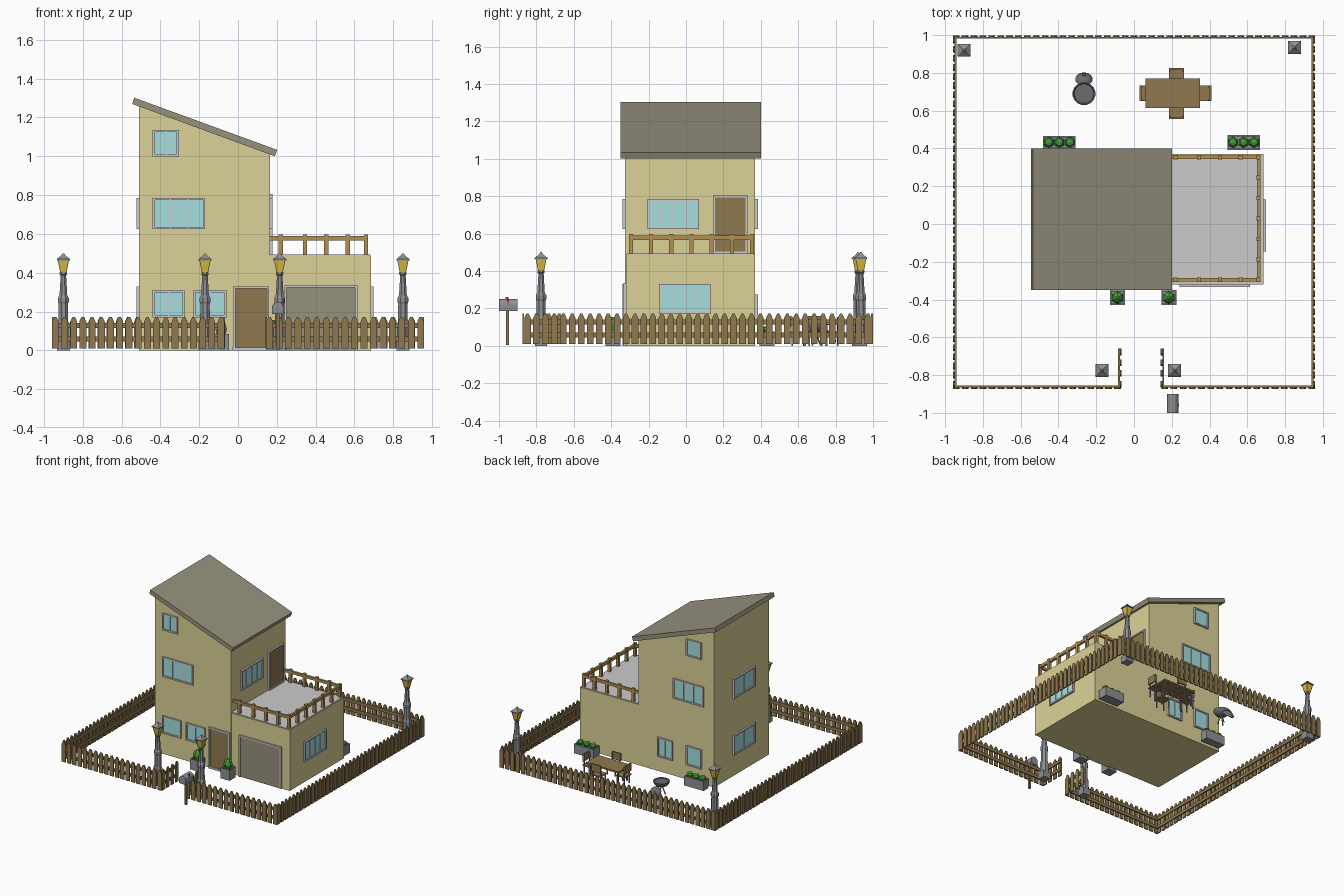
import bpy, bmesh, math
from mathutils import Vector, Matrix

if "Cube" in bpy.data.objects:
    bpy.data.objects.remove(bpy.data.objects["Cube"])

def mat(name, r, g, b):
    m = bpy.data.materials.new(name)
    m.diffuse_color = (r, g, b, 1)
    m.use_nodes = True
    m.node_tree.nodes["Principled BSDF"].inputs["Base Color"].default_value = m.diffuse_color
    return m

WALL = mat("wall_yellow", .72, .65, .31)
ROOF = mat("roof_brown", .31, .29, .21)
WOOD = mat("dark_wood", .28, .19, .08)
RAIL = mat("rail_wood", .45, .28, .09)
GLASS = mat("glass", .38, .74, .74)
TRIM = mat("trim_grey", .55, .55, .55)
IRON = mat("iron", .27, .28, .29)
BLACK = mat("black", .15, .15, .16)
LAMP = mat("lamp_yellow", .75, .55, .05)
LEAF = mat("leaf", .06, .35, .04)
RED = mat("red", .7, .05, .05)

def box(bm, x0, x1, y0, y1, z0, z1):
    m = Matrix.Translation(((x0 + x1) / 2, (y0 + y1) / 2, (z0 + z1) / 2)) @ \
        Matrix.Diagonal((abs(x1 - x0), abs(y1 - y0), abs(z1 - z0), 1))
    bmesh.ops.create_cube(bm, size=1, matrix=m)

def prism(bm, pts, vec):
    f = bm.faces.new([bm.verts.new(p) for p in pts])
    r = bmesh.ops.extrude_face_region(bm, geom=[f], use_keep_orig=True)
    bmesh.ops.translate(bm, vec=vec, verts=[v for v in r["geom"] if isinstance(v, bmesh.types.BMVert)])

def lathe(bm, prof, n, loc, rot=Matrix()):
    k = 1 / math.cos(math.pi / n)          # prof radii are across the flats
    rings = []
    for r, z in prof:
        rings.append([bm.verts.new(Vector(loc) + rot @ Vector((
            r * k * math.cos((i + .5) * math.tau / n), r * k * math.sin((i + .5) * math.tau / n), z)))
            for i in range(n)])
    for a, b in zip(rings, rings[1:]):
        for i in range(n):
            bm.faces.new((a[i], a[(i + 1) % n], b[(i + 1) % n], b[i]))
    bm.faces.new(rings[0][::-1])
    bm.faces.new(rings[-1])

def make(name, material, build, smooth=False):
    bm = bmesh.new()
    build(bm)
    bmesh.ops.recalc_face_normals(bm, faces=bm.faces)
    me = bpy.data.meshes.new(name)
    bm.to_mesh(me)
    bm.free()
    ob = bpy.data.objects.new(name, me)
    bpy.context.collection.objects.link(ob)
    me.materials.append(material)
    if smooth:
        for p in me.polygons:
            p.use_smooth = True
        me.set_sharp_from_angle(angle=math.radians(40))
    return ob

def boxes(name, material, *bs):
    return make(name, material, lambda bm: [box(bm, *b) for b in bs])

# House body, sloped roof, garage and terrace
X0, X1, XG, Y0, Y1 = -.51, .165, .685, -.325, .37
make("house_walls", WALL, lambda bm: prism(
    bm, [(X0, Y0, 0), (X1, Y0, 0), (X1, Y0, 1.015), (X0, Y0, 1.26)], (0, Y1 - Y0, 0)))
make("roof", ROOF, lambda bm: prism(
    bm, [(-.545, -.35, 1.27), (.19, -.35, 1.0), (.202, -.35, 1.033), (-.535, -.35, 1.302)], (0, .75, 0)))
boxes("garage", WALL, (X1, XG, -.32, Y1, 0, .488))
boxes("terrace_floor", TRIM, (X1, XG - .005, -.315, Y1 - .005, .488, .493))
boxes("door_step", TRIM, (-.03, .165, -.34, Y0, 0, .015))

# Openings: u runs along the wall, d points out of it
def wall_box(bm, side, plane, u0, u1, z0, z1, d0, d1):
    s = 1 if side[0] == "+" else -1
    a, b = plane + s * d0, plane + s * d1
    if side[1] == "y":
        box(bm, u0, u1, a, b, z0, z1)
    else:
        box(bm, a, b, u0, u1, z0, z1)

def opening(name, side, plane, u0, u1, z0, z1, panes=1, fill=GLASS, t=.011, sill=True):
    def frame(bm):
        for c in ((u0, u0 + t, z0, z1), (u1 - t, u1, z0, z1), (u0 + t, u1 - t, z1 - t, z1)):
            wall_box(bm, side, plane, *c, 0, .014)
        if sill:
            wall_box(bm, side, plane, u0 + t, u1 - t, z0, z0 + t, 0, .014)
        for i in range(1, panes):
            c = u0 + (u1 - u0) * i / panes
            wall_box(bm, side, plane, c - .004, c + .004, z0 + t, z1 - t, 0, .011)
    make(name + "_frame", TRIM, frame)
    make(name + "_panel", fill, lambda bm: wall_box(
        bm, side, plane, u0 + t, u1 - t, z0 + (t if sill else 0), z1 - t, 0, .006))

opening("front_window_low_a", "-y", Y0, -.44, -.275, .17, .31, 2)
opening("front_window_low_b", "-y", Y0, -.23, -.06, .17, .31, 2)
opening("front_window_mid", "-y", Y0, -.44, -.17, .625, .785, 3)
opening("front_window_top", "-y", Y0, -.44, -.305, 1.0, 1.135, 2)
opening("front_door", "-y", Y0, -.025, .16, .012, .33, fill=WOOD, sill=False)
opening("garage_door", "-y", -.32, .24, .615, 0, .335, fill=ROOF, sill=False)
opening("garage_window", "+x", XG, -.145, .13, .17, .33, 4)
opening("terrace_window", "+x", X1, -.205, .07, .625, .785, 4)
opening("terrace_door", "+x", X1, .145, .33, .493, .805, fill=WOOD)
opening("left_window_low", "-x", X0, -.14, .135, .17, .33, 2)
opening("left_window_mid", "-x", X0, -.14, .135, .625, .785, 2)
opening("back_window_low_a", "+y", Y1, -.40, -.265, .12, .275, 2)
opening("back_window_low_b", "+y", Y1, -.145, -.01, .12, .275, 2)
opening("back_window_mid", "+y", Y1, -.42, -.15, .625, .785, 3)
opening("back_window_top", "+y", Y1, -.40, -.265, 1.0, 1.135, 2)

# Terrace railing
def railing(bm):
    ys = [-.295 + i * .108 for i in range(7)]
    xs = [.22, .345, .455, .565]
    for x, y in [(.66, y) for y in ys] + [(x, y) for x in xs for y in (ys[0], ys[-1])]:
        box(bm, x - .011, x + .011, y - .011, y + .011, .49, .598)
    for y in (ys[0], ys[-1]):
        box(bm, X1, .668, y - .009, y + .009, .567, .588)
    box(bm, .651, .669, ys[0], ys[-1], .566, .589)
make("terrace_railing", RAIL, railing)

# Picket fence: each run from a to b, pickets on the outer side
def fence(name, a, b, out):
    a, b, out = Vector((*a, 0)), Vector((*b, 0)), Vector((*out, 0))
    d = (b - a).normalized()
    n = round((b - a).length / .047)
    w, shape = .0175, [(-1, .01), (1, .01), (1, .148), (.35, .172), (-.35, .172), (-1, .148)]
    def build(bm):
        step = ((b - a).length - 2 * w) / (n - 1)
        for i in range(n):
            c = a + d * (w + i * step)
            prism(bm, [c + d * (u * w) + Vector((0, 0, z)) for u, z in shape], out * .009)
        for z in (.045, .115):
            prism(bm, [a + Vector((0, 0, z)), b + Vector((0, 0, z)),
                       b + Vector((0, 0, z + .025)), a + Vector((0, 0, z + .025))], out * -.009)
    make(name, WOOD, build)

FX, FY0, FY1 = .95, -.865, .99
fence("fence_left", (-FX, FY0), (-FX, FY1), (-1, 0))
fence("fence_right", (FX, FY0), (FX, FY1), (1, 0))
fence("fence_back", (-FX - .009, FY1), (FX + .009, FY1), (0, 1))
fence("fence_front_left", (-FX - .009, FY0), (-.07, FY0), (0, -1))
fence("fence_front_right", (.145, FY0), (FX + .009, FY0), (0, -1))
fence("gate_return_left", (-.075, FY0), (-.075, -.66), (1, 0))
fence("gate_return_right", (.15, FY0), (.15, -.66), (-1, 0))

# Lamp posts
for i, (x, y) in enumerate([(-.9, .92), (.85, .935), (-.17, -.775), (.215, -.775)]):
    p = (x, y, 0)
    def post(bm):
        box(bm, x - .033, x + .033, y - .033, y + .033, 0, .05)
        lathe(bm, [(.032, .05), (.031, .13), (.025, .15), (.024, .24), (.028, .25), (.028, .27),
                   (.02, .285), (.014, .385), (.019, .392), (.019, .402)], 8, p)
        lathe(bm, [(.034, .464), (.034, .47), (.012, .488), (.004, .5)], 4, p)
        for sx in (-1, 1):
            for sy in (-1, 1):
                q = [Vector((x + sx * r, y + sy * r, z)) for r, z in ((.016, .4), (.029, .465))]
                prism(bm, [q[0], q[0] - Vector((sx * .004, 0, 0)), q[1] - Vector((sx * .004, 0, 0)), q[1]],
                      (0, -sy * .004, 0))
    make(f"lamp_post_{i}", IRON, post)
    make(f"lamp_glass_{i}", LAMP, lambda bm: lathe(bm, [(.014, .4), (.027, .465)], 4, p))

# Planters with bushes
def planter(name, cx, cy, hx, hy, h, bushes, r, top):
    t = .008
    boxes(name + "_box", IRON, (cx - hx, cx + hx, cy - hy, cy + hy, 0, h - .01),
          (cx - hx, cx + hx, cy - hy, cy - hy + t, h - .01, h), (cx - hx, cx + hx, cy + hy - t, cy + hy, h - .01, h),
          (cx - hx, cx - hx + t, cy - hy + t, cy + hy - t, h - .01, h),
          (cx + hx - t, cx + hx, cy - hy + t, cy + hy - t, h - .01, h))
    def leaves(bm):
        for i in range(bushes):
            lathe(bm, [(r * .6, h - .015), (r, h + (top - h) * .35), (r * .7, h + (top - h) * .8), (r * .2, top)],
                  6, (cx + (i - (bushes - 1) / 2) * .056, cy, 0))
    make(name + "_bushes", LEAF, leaves)

planter("front_planter_left", -.087, -.39, .04, .04, .085, 1, .03, .155)
planter("front_planter_right", .185, -.39, .04, .04, .085, 1, .03, .155)
planter("back_planter_left", -.395, .432, .086, .033, .075, 3, .025, .105)
planter("back_planter_right", .58, .432, .086, .04, .075, 3, .025, .105)

# Garden table and four chairs
boxes("table_top", WOOD, (.06, .35, .615, .77, .112, .125))
boxes("table_legs", IRON, *[(x - .006, x + .006, y - .006, y + .006, 0, .112)
                           for x in (.08, .33) for y in (.635, .75)])
for i, (x, y, a) in enumerate([(.225, .785, 0), (.37, .692, -90), (.225, .595, 180), (.07, .692, 90)]):
    seat = boxes(f"chair_{i}_seat", WOOD, (-.04, .04, -.04, .04, .066, .075), (-.04, .04, .03, .04, .1, .16))
    legs = boxes(f"chair_{i}_legs", IRON, *[(u - .004, u + .004, v - .004, v + .004, 0, .066 if v < 0 else .155)
                                           for u in (-.034, .034) for v in (-.034, .027)])
    for ob in (seat, legs):
        ob.location = (x, y, 0)
        ob.rotation_euler.z = math.radians(a)

# Round barbecue with lid resting behind
GX, GY = -.265, .69
make("barbecue_bowl", BLACK, lambda bm: lathe(
    bm, [(.02, .068), (.045, .08), (.058, .098), (.06, .112), (.054, .112), (.05, .106)], 16, (GX, GY, 0)), True)
def bbq_legs(bm):
    for a in (90, 210, 330):
        r = Matrix.Rotation(math.radians(a), 4, "Z") @ Matrix.Rotation(math.radians(20), 4, "Y")
        lathe(bm, [(.004, -.085), (.004, 0)], 6, (GX, GY, .082), Matrix.Rotation(math.radians(a), 4, "Z")
              @ Matrix.Rotation(math.radians(-20), 4, "Y"))
make("barbecue_legs", IRON, bbq_legs)
make("barbecue_lid", BLACK, lambda bm: lathe(
    bm, [(.046, 0), (.042, .012), (.026, .024), (.008, .03), (.008, .036)], 16, (GX, .765, .045),
    Matrix.Rotation(math.radians(-50), 4, "X")), True)

# Mailbox
def mailbox(bm):
    arc = [(.205 + .03 * math.cos(t * math.pi / 8), -1, .22 + .03 * math.sin(t * math.pi / 8)) for t in range(9)]
    prism(bm, [(.175, -1, .187), (.235, -1, .187)] + arc, (0, .1, 0))
make("mailbox", IRON, mailbox)
boxes("mailbox_post", WOOD, (.197, .213, -.963, -.947, .005, .187))
boxes("mailbox_flag", RED, (.235, .239, -.955, -.95, .22, .262), (.235, .239, -.965, -.95, .25, .262))
